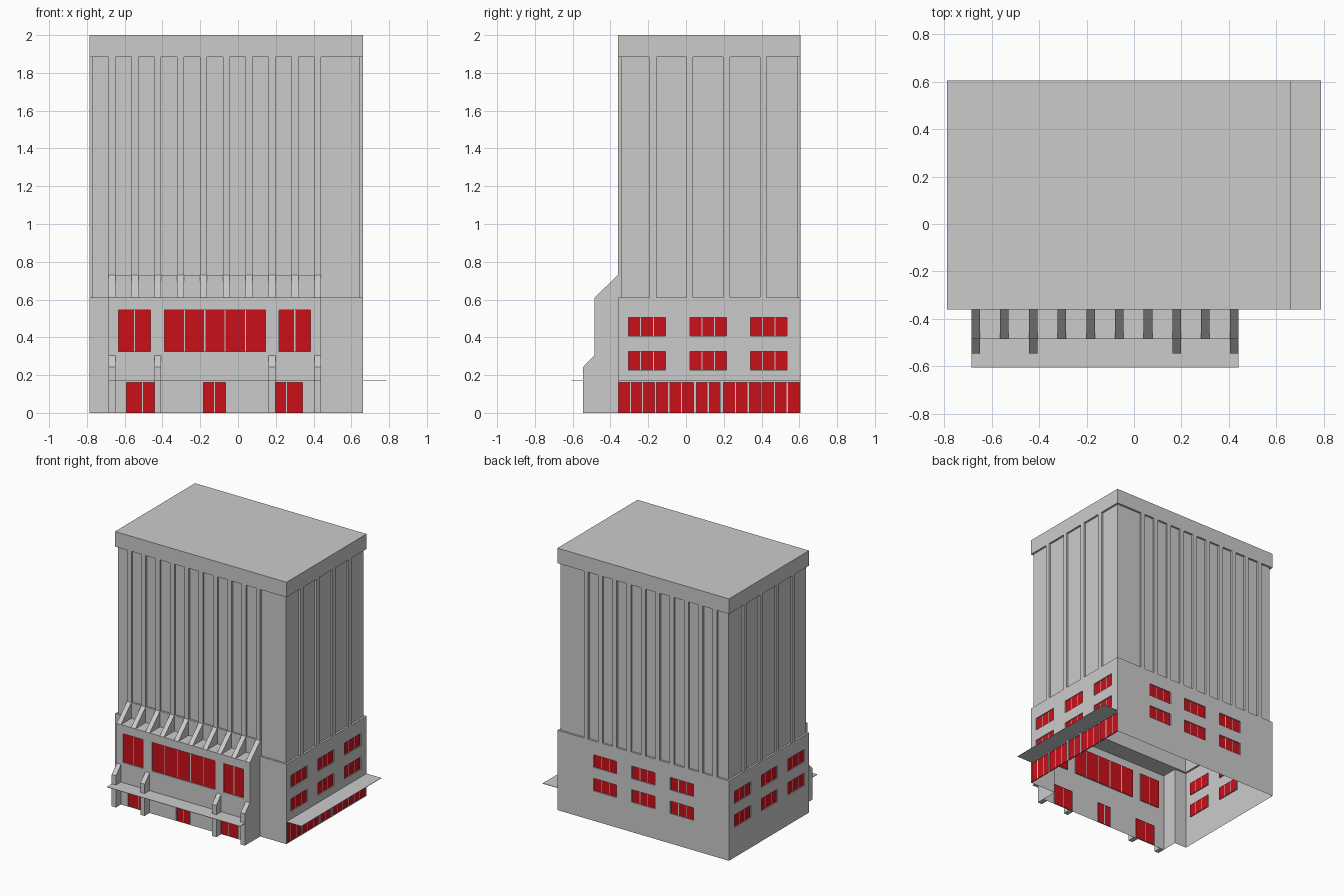
import bpy, bmesh
from mathutils import Vector

if "Cube" in bpy.data.objects:
    bpy.data.objects.remove(bpy.data.objects["Cube"])

X0, X1, Y0, Y1 = -0.787, 0.662, -0.36, 0.605     # main block plan
PX0, PX1, PY = -0.685, 0.44, -0.485              # front podium
BASE, CAP, TOP = 0.61, 1.885, 2.0
INSET, REVEAL = 0.015, 0.008

red = bpy.data.materials.new("red_glass")
red.diffuse_color = (0.6, 0.005, 0.01, 1)
red.use_nodes = True
red.node_tree.nodes["Principled BSDF"].inputs["Base Color"].default_value = red.diffuse_color


def make(name, polys, mat=None):
    """Object from a list of polygons given as corner points."""
    bm = bmesh.new()
    for p in polys:
        bm.faces.new([bm.verts.new(c) for c in p])
    bmesh.ops.remove_doubles(bm, verts=bm.verts, dist=1e-5)
    me = bpy.data.meshes.new(name)
    bm.to_mesh(me)
    bm.free()
    ob = bpy.data.objects.new(name, me)
    bpy.context.collection.objects.link(ob)
    if mat:
        me.materials.append(mat)
    return ob


def wall(name, p0, p1, z0, z1, windows=()):
    """Wall running left to right seen from outside, with recessed windows.
    Each window is (a, b, bottom, top, panes), a and b along the wall's axis."""
    a, b = Vector((*p0, 0)), Vector((*p1, 0))
    d = (b - a).normalized()
    inward = Vector((-d.y, d.x, 0))
    axis = 0 if abs(d.x) > 0.5 else 1

    def quad(u0, u1, v0, v1, depth=0.0):
        return [a + d * u + inward * depth + Vector((0, 0, v))
                for u, v in ((u0, v0), (u1, v0), (u1, v1), (u0, v1))]

    holes = [(*sorted((abs(w[0] - p0[axis]), abs(w[1] - p0[axis]))), *w[2:]) for w in windows]
    us = sorted({0, (b - a).length, *[u for h in holes for u in h[:2]]})
    vs = sorted({z0, z1, *[v for h in holes for v in h[2:4]]})
    grey, glass = [], []
    for u0, u1 in zip(us, us[1:]):
        for v0, v1 in zip(vs, vs[1:]):
            u, v = (u0 + u1) / 2, (v0 + v1) / 2
            if not any(h[0] < u < h[1] and h[2] < v < h[3] for h in holes):
                grey.append(quad(u0, u1, v0, v1))
    for u0, u1, v0, v1, n in holes:
        o, i = quad(u0, u1, v0, v1), quad(u0, u1, v0, v1, REVEAL)
        for k in range(4):
            grey.append([o[k], i[k], i[(k + 1) % 4], o[(k + 1) % 4]])
        gap = 0.006
        w = (u1 - u0 - gap * (n - 1)) / n
        for k in range(n):
            s = u0 + k * (w + gap)
            glass.append(quad(s, s + w, v0, v1, REVEAL))
            if k < n - 1:
                grey.append(quad(s + w, s + w + gap, v0, v1, REVEAL))
    make(name, grey)
    if glass:
        make(name + "_windows", glass, red)


def ring(name, z, up):
    """Flat ledge between the outer plan and the inset tower wall."""
    o = [(X0, Y0, z), (X1, Y0, z), (X1, Y1, z), (X0, Y1, z)]
    t = INSET
    i = [(X0 + t, Y0 + t, z), (X1 - t, Y0 + t, z), (X1 - t, Y1 - t, z), (X0 + t, Y1 - t, z)]
    qs = [[o[k], o[(k + 1) % 4], i[(k + 1) % 4], i[k]] for k in range(4)]
    make(name, qs if up else [q[::-1] for q in qs])


def prism(name, outline, x0, x1):
    """Closed y-z outline extruded along x."""
    l = [(x0, y, z) for y, z in outline]
    r = [(x1, y, z) for y, z in outline]
    n = len(l)
    sides = [[l[k], l[(k + 1) % n], r[(k + 1) % n], r[k]] for k in range(n)]
    ob = make(name, [l[::-1], r] + sides)
    bm = bmesh.new()
    bm.from_mesh(ob.data)
    bmesh.ops.recalc_face_normals(bm, faces=bm.faces)
    bm.to_mesh(ob.data)
    bm.free()


def box(name, x0, x1, y0, y1, z0, z1):
    prism(name, [(y0, z0), (y1, z0), (y1, z1), (y0, z1)], x0, x1)


# Base walls, open underneath
rows = [(0.228, 0.324), (0.408, 0.504)]
side = [(c, c + 0.195, *r, 3) for c in (-0.304, 0.02, 0.341) for r in rows]
back = [(c, c + 0.195, *r, 3) for c in (-0.485, -0.16, 0.163) for r in rows]
shop = [(-0.357, -0.167, 0, 0.16, 3), (-0.156, 0.04, 0, 0.16, 3), (0.056, 0.18, 0, 0.16, 2),
        (0.198, 0.394, 0, 0.16, 3), (0.402, 0.602, 0, 0.16, 3)]
front = [(-0.632, -0.463, 0.325, 0.545, 2), (-0.389, 0.145, 0.325, 0.545, 5),
         (0.217, 0.384, 0.325, 0.545, 2), (-0.59, -0.42, 0, 0.16, 2),
         (-0.183, -0.066, 0, 0.16, 2), (0.172, 0.341, 0, 0.16, 2)]
wall("base_right", (X1, Y0), (X1, Y1), 0, BASE, side + shop)
wall("base_back", (X1, Y1), (X0, Y1), 0, BASE, back)
wall("base_left", (X0, Y1), (X0, Y0), 0, BASE, side)
wall("base_front_left", (X0, Y0), (PX0, Y0), 0, BASE)
wall("base_front_right", (PX1, Y0), (X1, Y0), 0, BASE)

# Front podium
wall("podium_front", (PX0, PY), (PX1, PY), 0, BASE, front)
wall("podium_left", (PX0, Y0), (PX0, PY), 0, BASE)
wall("podium_right", (PX1, PY), (PX1, Y0), 0, BASE)
make("podium_roof", [[(PX0, PY, BASE), (PX1, PY, BASE), (PX1, Y0, BASE), (PX0, Y0, BASE)]])
box("podium_parapet", PX0, PX1, Y0, Y0 + INSET, BASE, 0.73)

# Tower shaft and cap
t = INSET
inner = [(X0 + t, Y0 + t), (X1 - t, Y0 + t), (X1 - t, Y1 - t), (X0 + t, Y1 - t)]
outer = [(X0, Y0), (X1, Y0), (X1, Y1), (X0, Y1)]
for k, s in enumerate(("front", "right", "back", "left")):
    wall("tower_" + s, inner[k], inner[(k + 1) % 4], BASE, CAP)
    wall("cap_" + s, outer[k], outer[(k + 1) % 4], CAP, TOP)
ring("base_ledge", BASE, True)
ring("cap_soffit", CAP, False)
make("cap_roof", [[(x, y, TOP) for x, y in outer]])

# Vertical ribs, with sloped fins on the podium below the front ones
RIB = 0.036
step = (PX1 - PX0 - RIB) / 9
for k in range(10):
    x = PX0 + k * step
    box("front_rib", x, x + RIB, Y0, Y0 + t, 0.73, CAP)
    box("back_rib", x, x + RIB, Y1 - t, Y1, BASE, CAP)
    prism("upper_fin", [(Y0, BASE), (PY, BASE), (Y0, 0.73)], x, x + RIB)
    if k in (0, 2, 7, 9):
        prism("lower_fin", [(PY, 0), (-0.545, 0), (-0.545, 0.243), (PY, 0.305)], x, x + RIB)
for k in range(4):
    y = -0.193 + k * 0.1945
    box("right_rib", X1 - t, X1, y, y + RIB, BASE, CAP)
    box("left_rib", X0, X0 + t, y, y + RIB, BASE, CAP)

# Thin canopies
box("front_canopy", PX0, PX1, -0.605, PY, 0.168, 0.171)
box("right_canopy", X1, 0.787, Y0, Y1, 0.168, 0.171)
